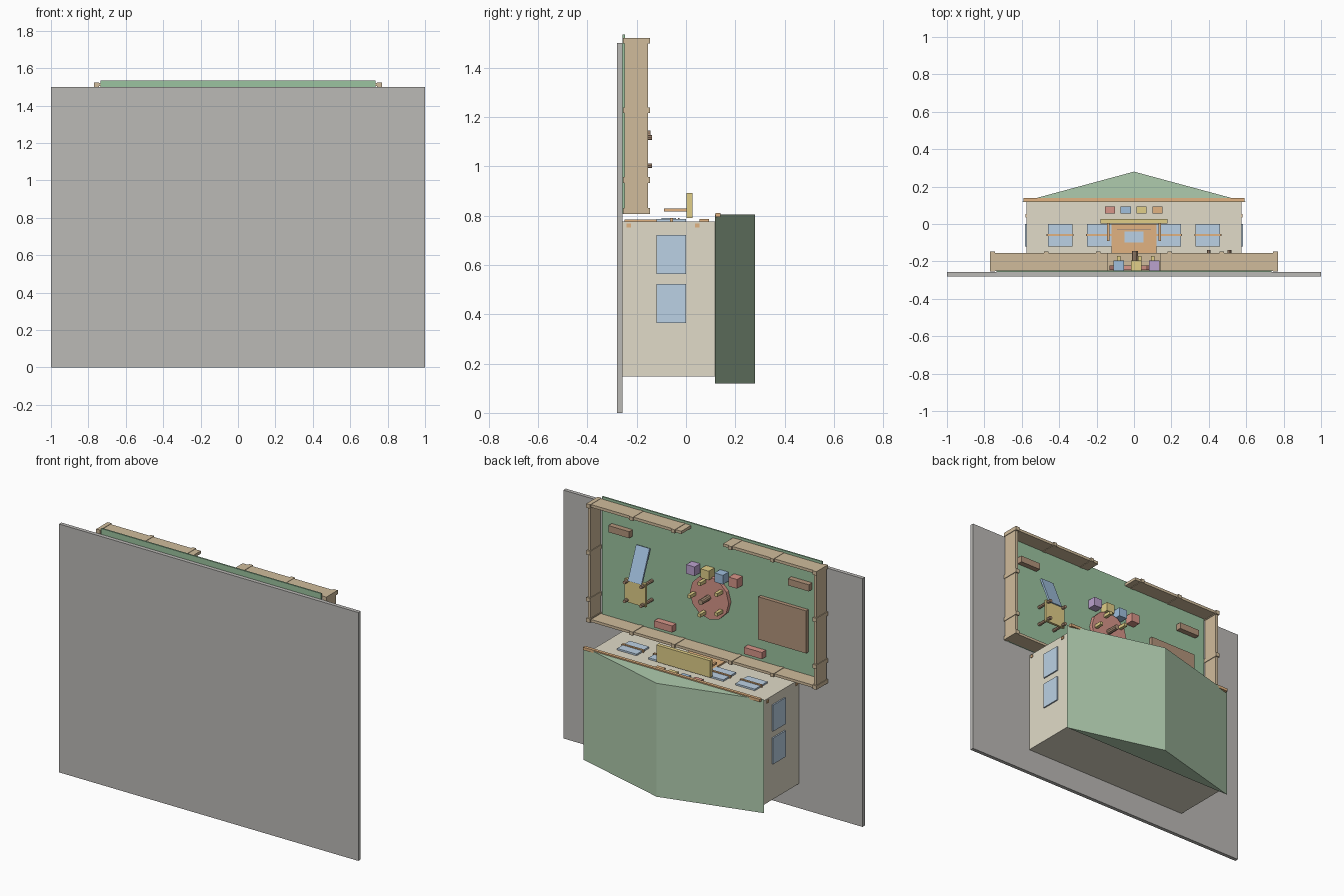
import bpy, math
from mathutils import Vector

if "Cube" in bpy.data.objects:
    bpy.data.objects.remove(bpy.data.objects["Cube"])

# The building lies with its height along +y and its entrance facing +z
MATS = {}
COL = dict(grey=(.5, .49, .47), green=(.33, .55, .35), roof=(.43, .6, .42), cream=(.75, .71, .58),
           wood=(.63, .5, .33), blue=(.35, .52, .72), glass=(.5, .64, .78), orange=(.75, .45, .22),
           yellow=(.75, .62, .25), red=(.68, .3, .25), purple=(.5, .36, .62), brown=(.45, .3, .2))


def finish(ob, name, col):
    ob.name = name
    if col not in MATS:
        MATS[col] = bpy.data.materials.new(col)
        MATS[col].diffuse_color = (*COL[col], 1)
    ob.data.materials.append(MATS[col])
    return ob


def box(name, x, y, z, col):
    """Box from (low, high) ranges on each axis."""
    r = (sorted(x), sorted(y), sorted(z))
    bpy.ops.mesh.primitive_cube_add(size=1, location=[(a + b) / 2 for a, b in r])
    ob = bpy.context.object
    ob.scale = [b - a for a, b in r]
    return finish(ob, name, col)


def cyl(name, x, z, y0, y1, r, col, n=12):
    """Cylinder standing along y."""
    bpy.ops.mesh.primitive_cylinder_add(vertices=n, radius=r, depth=y1 - y0,
                                        location=(x, (y0 + y1) / 2, z), rotation=(math.pi / 2, 0, 0))
    return finish(bpy.context.object, name, col)


def prism(name, pts, z0, z1, col):
    """Extrude an xy outline along z."""
    n = len(pts)
    me = bpy.data.meshes.new(name)
    faces = [list(range(n))[::-1], list(range(n, 2 * n))]
    faces += [[i, (i + 1) % n, (i + 1) % n + n, i + n] for i in range(n)]
    me.from_pydata([(x, y, z) for z in (z0, z1) for x, y in pts], [], faces)
    ob = bpy.data.objects.new(name, me)
    bpy.context.collection.objects.link(ob)
    return finish(ob, name, col)


# Ground and lawn
box("ground_slab", (-1, 1), (-.28, -.257), (0, 1.5), "grey")
box("lawn", (-.735, .735), (-.257, -.248), (.81, 1.535), "green")

# Building and gable roof
box("building_body", (-.575, .575), (-.257, .117), (.148, .776), "cream")
prism("roof", [(-.603, .117), (.603, .117), (0, .28)], .12, .805, "roof")
box("gutter", (-.59, .59), (.12, .139), (.795, .812), "orange")

# Front windows with bars
for x in (-.395, -.185, .185, .395):
    box("front_window", (x - .065, x + .065), (-.12, 0), (.77, .786), "glass")
    box("window_bar", (x - .072, x + .072), (-.065, -.053), (.775, .791), "orange")

# Side windows and wall brackets, both sides
for s in (-1, 1):
    for z0, z1 in ((.365, .523), (.563, .722)):
        box("side_window", (s * .57, s * .583), (-.12, 0), (z0, z1), "glass")
    for y in (-.232, .045):
        box("wall_bracket", (s * .57, s * .58), (y - .009, y + .009), (.752, .768), "orange")

# Entrance: door, canopy, posts and coloured panels
box("door", (-.12, .12), (-.25, 0), (.77, .785), "orange")
box("door_glass", (-.05, .05), (-.1, -.04), (.78, .79), "glass")
box("door_handle_bar", (-.09, .09), (-.032, -.026), (.78, .79), "brown")
box("canopy", (-.18, .18), (.003, .026), (.79, .892), "yellow")
for x in (-.137, .137):
    box("canopy_post", (x - .007, x + .007), (-.09, .003), (.818, .83), "orange")
for x, c in ((-.128, "red"), (-.044, "blue"), (.04, "yellow"), (.125, "orange")):
    box("wall_panel", (x - .027, x + .027), (.055, .093), (.77, .786), c)

# Fence panels and posts around the lawn
FY, PY = (-.25, -.155), (-.255, -.146)
box("back_fence", (-.765, .765), FY, (.81, .826), "wood")
for s in (-1, 1):
    box("side_fence", (s * .747, s * .765), FY, (.81, 1.52), "wood")
    box("front_fence", (s * .14, s * .765), FY, (1.503, 1.52), "wood")
    for z in (.82, .945, 1.228, 1.51):
        box("side_fence_post", (s * .743, s * .769), PY, (z - .012, z + .012), "wood")
    for x in (.19, .47):
        for z in (.818, 1.511):
            box("fence_post", (s * (x - .012), s * (x + .012)), PY, (z - .011, z + .011), "wood")

# Roundabout with five seats
CZ = 1.13
cyl("roundabout_disc", 0, CZ, -.245, -.222, .13, "red", 12)
cyl("roundabout_pole", .005, CZ, -.23, -.145, .016, "brown", 10)
for i in range(5):
    a = math.tau * i / 5
    x, z = .1 * math.cos(a), CZ + .1 * math.sin(a)
    box("roundabout_seat", (x - .01, x + .01), (-.225, -.17), (z - .01, z + .01), "yellow")

# Toy blocks
for x, c in ((-.176, "red"), (-.082, "blue"), (.0125, "yellow"), (.107, "purple")):
    box("toy_block", (x - .028, x + .028), (-.25, -.195), (1.25, 1.305), c)

# Play tower and slide
box("tower_platform", (.385, .525), (-.18, -.165), (.99, 1.13), "yellow")
for x in (.4, .51):
    for z in (1.003, 1.117):
        cyl("tower_post", x, z, -.25, -.138, .01, "brown", 8)
a, b = Vector((.455, -.165, 1.12)), Vector((.455, -.243, 1.31))
slide = box("slide", (.41, .5), (0, .012), (0, (b - a).length), "blue")
slide.location = (a + b) / 2
slide.rotation_euler = (math.atan2(.078, .19), 0, 0)

# Sandpit, benches and planters
box("sandpit", (-.645, -.325), (-.25, -.225), (.965, 1.222), "brown")
for s in (-1, 1):
    box("bench", (s * .53, s * .67), (-.25, -.215), (1.35, 1.39), "brown")
    box("planter", (s * .24, s * .36), (-.25, -.21), (.86, .9), "red")

for m in bpy.data.materials:
    if m.users and not m.is_grease_pencil:
        m.use_nodes = True
        m.node_tree.nodes["Principled BSDF"].inputs["Base Color"].default_value = m.diffuse_color
